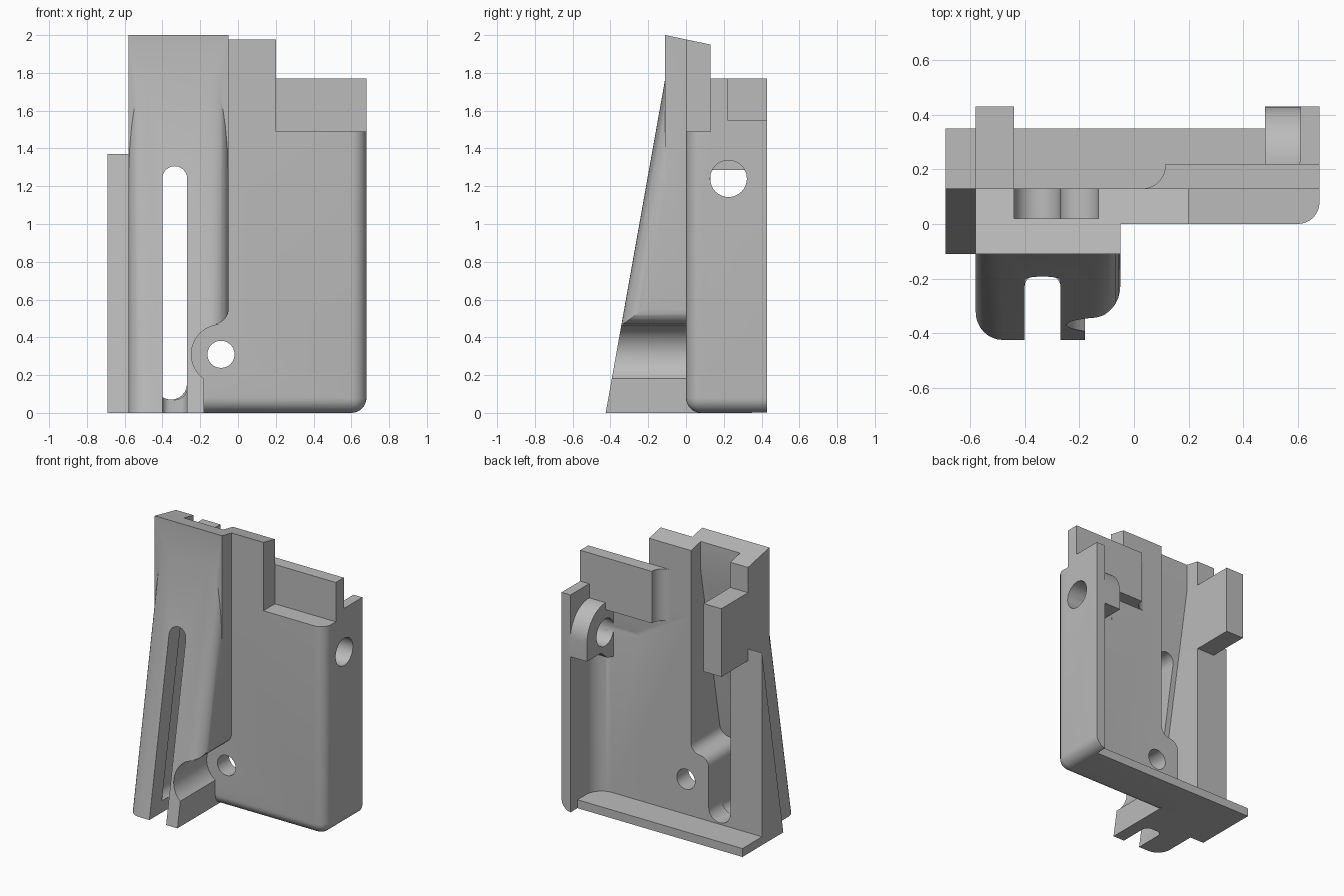
import bpy, bmesh, math
from mathutils import Vector

if "Cube" in bpy.data.objects:
    bpy.data.objects.remove(bpy.data.objects["Cube"])

grey = bpy.data.materials.new("plain grey")
grey.diffuse_color = (0.5, 0.5, 0.5, 1)
grey.use_nodes = True
grey.node_tree.nodes["Principled BSDF"].inputs["Base Color"].default_value = grey.diffuse_color


def arc(cx, cy, r, a0, a1, n=12):
    """Points on an arc, angles in degrees."""
    return [(cx + r * math.cos(math.radians(a0 + (a1 - a0) * i / n)),
             cy + r * math.sin(math.radians(a0 + (a1 - a0) * i / n))) for i in range(n + 1)]


def prism(name, axis, outline, lo, hi, bevel=None, radius=0.1):
    """Extrude an outline along an axis; bevel(edge midpoint, direction) picks rounded edges."""
    place = {'x': lambda a, b, t: (t, a, b),
             'y': lambda a, b, t: (a, t, b),
             'z': lambda a, b, t: (a, b, t)}[axis]
    bm = bmesh.new()
    base = bm.faces.new([bm.verts.new(place(a, b, lo)) for a, b in outline])
    ext = bmesh.ops.extrude_face_region(bm, geom=[base])
    shift = Vector(place(0, 0, hi - lo))
    bmesh.ops.translate(bm, vec=shift, verts=[g for g in ext['geom'] if isinstance(g, bmesh.types.BMVert)])
    bmesh.ops.recalc_face_normals(bm, faces=bm.faces)
    if bevel:
        picked = [e for e in bm.edges if bevel((e.verts[0].co + e.verts[1].co) / 2)]
        bmesh.ops.bevel(bm, geom=picked, offset=radius, segments=8, profile=0.5, affect='EDGES')
    mesh = bpy.data.meshes.new(name)
    bm.to_mesh(mesh)
    bm.free()
    mesh.materials.append(grey)
    ob = bpy.data.objects.new(name, mesh)
    bpy.context.collection.objects.link(ob)
    return ob


def rect(a0, a1, b0, b1):
    return [(a0, b0), (a1, b0), (a1, b1), (a0, b1)]


def boolean(ob, other, op='DIFFERENCE', keep=False):
    mod = ob.modifiers.new("cut", 'BOOLEAN')
    mod.operation, mod.solver, mod.object = op, 'EXACT', other
    bpy.context.view_layer.update()
    mesh = bpy.data.meshes.new_from_object(ob.evaluated_get(bpy.context.evaluated_depsgraph_get()))
    ob.modifiers.clear()
    ob.data = mesh
    if not keep:
        bpy.data.objects.remove(other)


# Shared cutters: inner channel, screw hole, hinge hole
channel = prism("channel_cutter", 'y',
                [(-.44, 2.2)] + arc(-.355, .155, .085, 180, 360)
                + arc(-.20, .44, .07, 180, 90, 6) + arc(-.20, .58, .07, 270, 360, 6) + [(-.13, 2.2)],
                -.5, .3)
boolean(channel, prism("channel_side", 'x',
                       [(-.30, 0), (.02, 1.77), (.02, 2.3), (.4, 2.3), (.4, 0)], -.6, 0), 'INTERSECT')
screw_hole = prism("screw_hole_cutter", 'y', arc(-.09, .31, .072, 0, 345, 23), -.2, .3)
hinge_hole = prism("hinge_hole_cutter", 'x', arc(.225, 1.24, .097, 0, 352.5, 47), .3, .9)

# Housing: rounded shell with a pocket behind the front plate
housing = prism("housing", 'z', rect(-.27, .68, 0, .43), 0, 1.55,
                lambda m: (m.x > .67 and m.y < .01) or (m.z < .01 and (m.y < .01 or m.x > .67)), .08)
pocket = [(-1, .13)] + arc(.49, .25, .12, -90, 0) + [(.61, .6), (-1, .6)]
boolean(housing, prism("pocket", 'z', pocket, .06, 2))
boolean(housing, prism("flange_trim", 'z', rect(-1, .61, .35, .6), -.1, 2))
boolean(housing, prism("front_step", 'z', rect(-1, 1, -.1, .13), 1.49, 2))
boolean(housing, channel, keep=True)
boolean(housing, screw_hole)
boolean(housing, hinge_hole, keep=True)

# Column: tall block joined to a rounded sloping wedge
column = prism("column", 'x', [(-.11, 0), (.13, 0), (.13, 1.95), (-.11, 2)], -.58, -.05)
wedge = prism("wedge", 'x', [(-.425, 0), (-.11, 1.77), (0, 1.77), (0, 0)], -.58, -.05,
              lambda m: abs(m.z - .885) < .01 and m.y < -.1, .1)
boolean(column, wedge, 'UNION')
# Clearance round the screw hole
clear = [(-.18, -.1)] + arc(-.09, .31, .157, 235, 95, 20) + arc(-.13, .55, .08, 280, 360, 8) + [(.2, .55), (.2, -.1)]
boolean(column, prism("clearance", 'y', clear, -.6, .3))
boolean(column, channel)
# Long front slot, open at the foot
boolean(column, prism("slot", 'y', arc(-.335, .135, .066, 180, 360) + arc(-.335, 1.24, .066, 0, 180), -.6, -.02))
boolean(column, prism("foot_slot", 'z',
                      [(-.401, -.6), (-.269, -.6)] + arc(-.309, -.23, .04, 0, 90, 6)
                      + arc(-.361, -.23, .04, 90, 180, 6), -.1, .3))

# Upper post beside the column
post = prism("upper_post", 'x', [(0, 1.49), (.13, 1.49), (.13, 1.95), (0, 1.977)], -.05, .2)

# Raised back plate with a concave end
raised = prism("raised_plate", 'z', arc(.03, .215, .085, -90, 0) + [(.115, .22), (.68, .22), (.68, .13)], 1.4, 1.77)

# Hinge lug inside the side wall
lug = prism("hinge_lug", 'x', [(.12, 1.03), (.2, 1.05), (.27, 1.11), (.43, 1.11)]
            + arc(.22, 1.24, .21, 0, 90) + [(.12, 1.45)], .48, .62)
boolean(lug, hinge_hole)

# Hook, sloping side strip and base flange
hook = prism("hook", 'z', rect(-.58, -.44, .13, .43), 1.285, 1.77)
strip = prism("side_strip", 'x', [(-.11, 0), (.13, 0), (.13, 1.37)], -.69, -.58)
flange = prism("base_flange", 'z', rect(-.69, -.27, .13, .35), 0, .06)

for ob in (housing, column, post, raised, lug, hook, strip, flange):
    bpy.ops.object.select_all(action='DESELECT')
    ob.select_set(True)
    bpy.context.view_layer.objects.active = ob
    bpy.ops.object.shade_smooth_by_angle(angle=math.radians(30))
